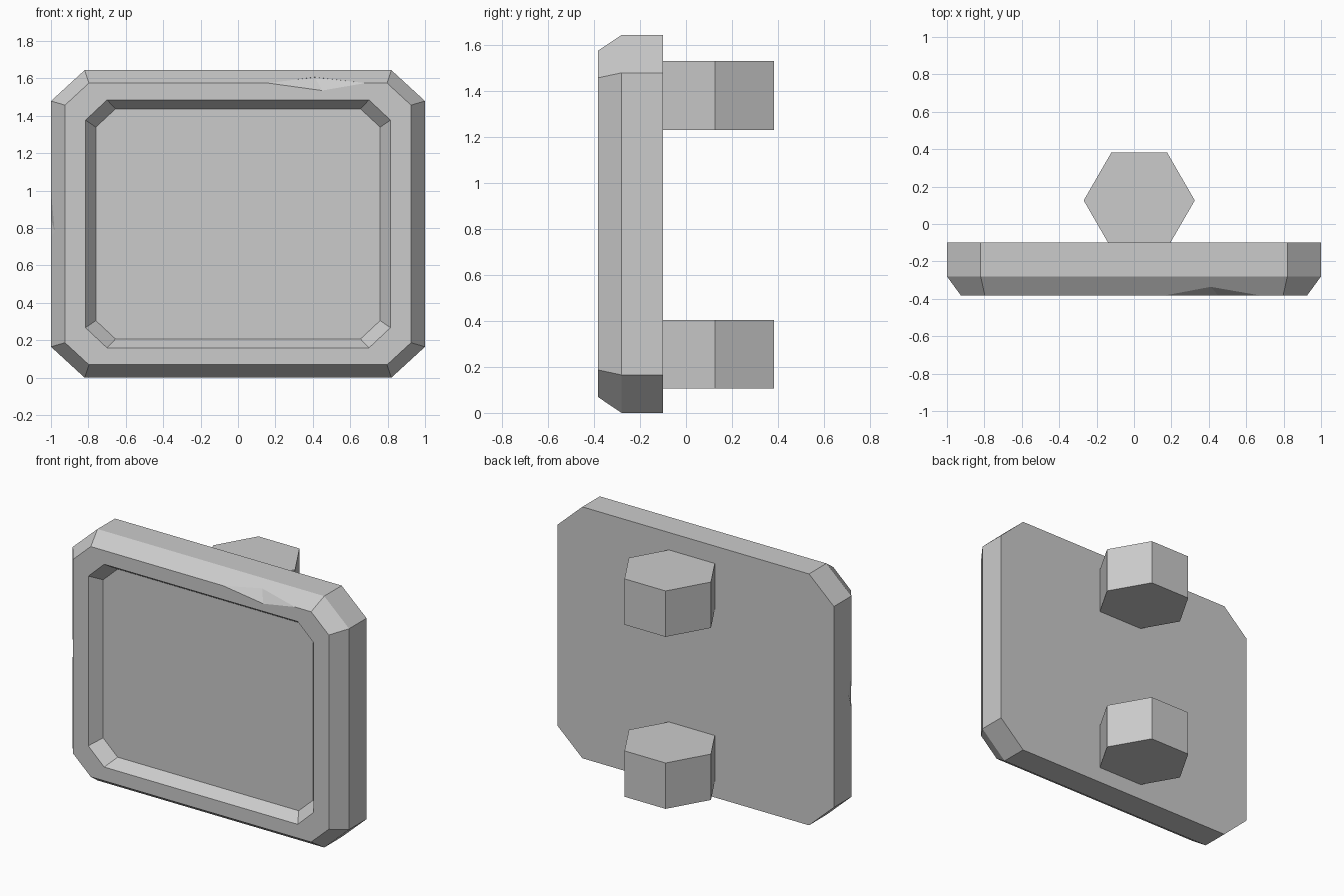
import bpy
import bmesh
import math
from mathutils import Matrix

cube = bpy.data.objects.get("Cube")
if cube:
    bpy.data.objects.remove(cube)

MID_Z = 0.822

grey = bpy.data.materials.new("light_grey")
grey.use_nodes = True
colour = (0.6, 0.6, 0.6, 1)
grey.diffuse_color = colour
grey.node_tree.nodes["Principled BSDF"].inputs["Base Color"].default_value = colour


def finish(name, bm):
    bmesh.ops.recalc_face_normals(bm, faces=bm.faces)
    mesh = bpy.data.meshes.new(name)
    bm.to_mesh(mesh)
    bm.free()
    mesh.materials.append(grey)
    obj = bpy.data.objects.new(name, mesh)
    bpy.context.collection.objects.link(obj)
    return obj


def octagon(bm, y, w, h, cx, cz):
    """Ring of a rectangle with clipped corners, in half sizes."""
    quarter = [(w, cz), (cx, h)]
    pts = quarter + [(-x, z) for x, z in reversed(quarter)]
    pts += [(-x, -z) for x, z in pts]
    return [bm.verts.new((x, y, MID_Z + z)) for x, z in pts]


def chip(target, points):
    """Knock a small wedge out of an edge."""
    bm = bmesh.new()
    for p in points:
        bm.verts.new(p)
    bmesh.ops.convex_hull(bm, input=bm.verts)
    cutter = finish("chip_cutter", bm)
    cutter.hide_render = True
    mod = target.modifiers.new("chip", 'BOOLEAN')
    mod.operation = 'DIFFERENCE'
    mod.solver = 'EXACT'
    mod.object = cutter
    bpy.context.view_layer.objects.active = target
    bpy.ops.object.modifier_apply(modifier=mod.name)
    bpy.data.objects.remove(cutter)


# Panel: back, side wall, bevelled rim and sunken face
bm = bmesh.new()
rings = [octagon(bm, *r) for r in (
    (-0.10, 1.0, 0.822, 0.82, 0.657),
    (-0.28, 1.0, 0.822, 0.82, 0.657),
    (-0.383, 0.925, 0.753, 0.797, 0.635),
    (-0.383, 0.815, 0.663, 0.70, 0.555),
    (-0.308, 0.76, 0.615, 0.655, 0.517))]
for a, b in zip(rings, rings[1:]):
    for i in range(8):
        j = (i + 1) % 8
        bm.faces.new((a[i], a[j], b[j], b[i]))
bm.faces.new(rings[0])
bm.faces.new(rings[-1])
panel = finish("panel", bm)

# Worn chips on the top rim and on one side edge
chip(panel, [(0.16, -0.383, 1.575), (0.68, -0.383, 1.575),
             (0.45, -0.383, 1.535), (0.41, -0.335, 1.606), (0.43, -0.44, 1.66)])
chip(panel, [(-1, -0.28, 1.0), (-1, -0.28, 0.75),
             (-0.98, -0.307, 0.78), (-1, -0.25, 0.85), (-1.06, -0.32, 0.87)])

# Hexagonal pegs on the back
for name, z in (("lower_peg", 0.255), ("upper_peg", 1.38)):
    bm = bmesh.new()
    bmesh.ops.create_cone(bm, cap_ends=True, segments=6, radius1=0.297,
                          radius2=0.297, depth=0.3,
                          matrix=Matrix.Rotation(math.radians(30), 4, 'Z'))
    # Turn so that a corner points sideways
    corner = max(bm.verts, key=lambda v: v.co.x).co
    if abs(corner.x) < 0.29:
        bmesh.ops.rotate(bm, verts=bm.verts,
                         matrix=Matrix.Rotation(math.radians(30), 3, 'Z'))
    bmesh.ops.translate(bm, verts=bm.verts, vec=(0.028, 0.126, z))
    finish(name, bm)
